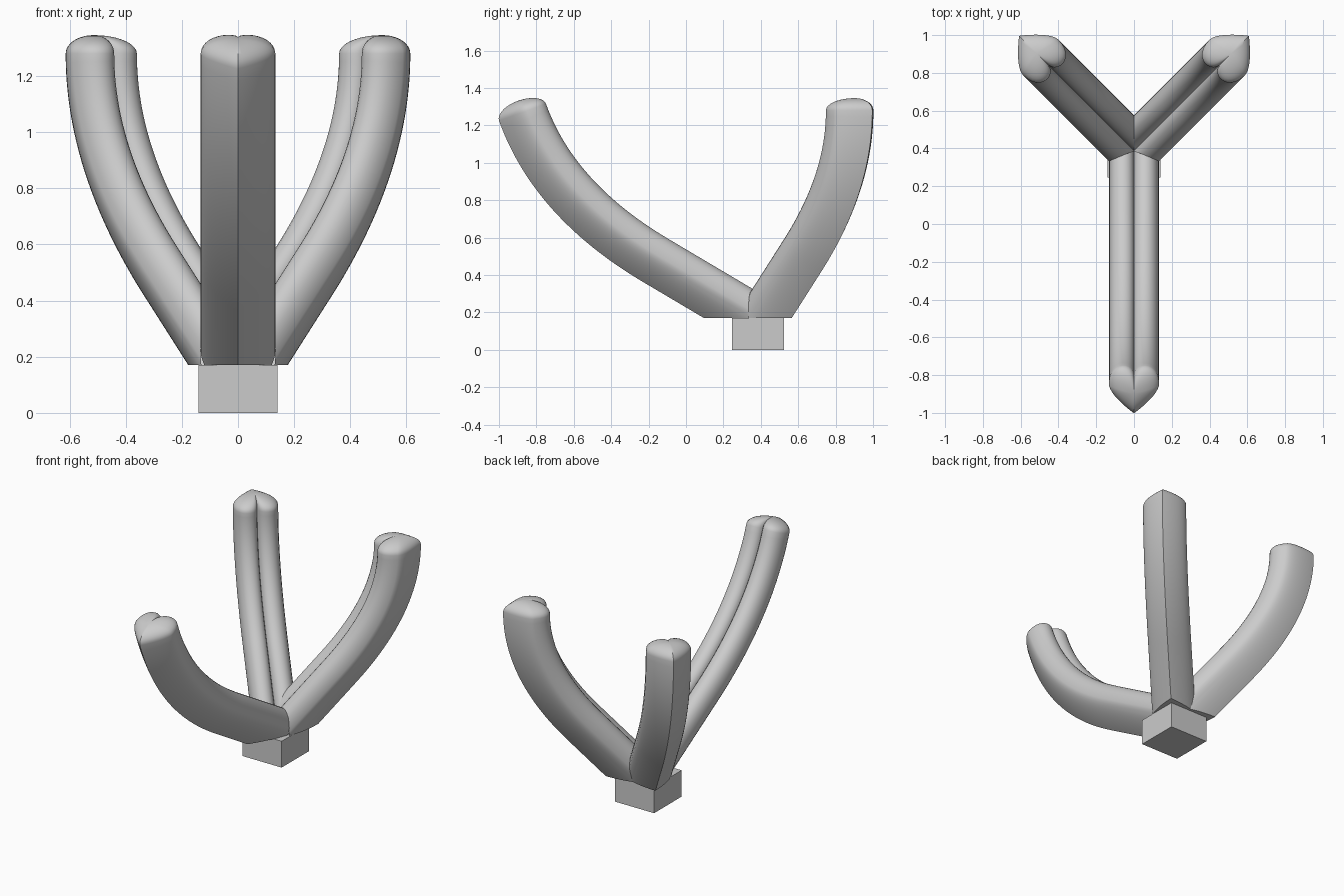
import bpy, bmesh, math
from mathutils import Vector
from mathutils.geometry import interpolate_bezier

if "Cube" in bpy.data.objects:
    bpy.data.objects.remove(bpy.data.objects["Cube"])

HUB = Vector((0, 0.388, 0))
FLOOR = 0.17
DIRS = [Vector((math.cos(math.radians(a)), math.sin(math.radians(a)), 0)) for a in (-90, 45, 135)]


def bez(a, b, c, d, n):
    return [p.to_2d() for p in interpolate_bezier(*[Vector((*q, 0)) for q in (a, b, c, d)], n)]


# Heart cross-section (sideways, inward): notch inside, point outside
half = bez((0, .09), (.01, .155), (.133, .16), (.133, .03), 12)
half += bez((.133, .03), (.133, -.015), (.058, -.088), (0, -.1325), 12)[1:]
HEART = half + [Vector((-p.x, p.y)) for p in half[-2:0:-1]]


def arm_path(start, bend, corner, end):
    """Straight rise, then a quadratic bend: list of (point, tangent)."""
    s, b, c, e = map(Vector, (start, bend, corner, end))
    path = [(s, (b - s).normalized())]
    for i in range(25):
        t = i / 24
        p = b * (1 - t) ** 2 + c * 2 * t * (1 - t) + e * t * t
        path.append((p, ((c - b) * (1 - t) + (e - c) * t).normalized()))
    return path


def make_arm(name, index, path):
    d = DIRS[index]
    side = Vector((-d.y, d.x, 0))
    bm = bmesh.new()

    def ring(p, t, scale=1):
        n = Vector((-t.y, t.x))
        vs = []
        for h in HEART:
            q = p + n * h.y * scale
            vs.append(bm.verts.new(HUB + d * q.x + side * h.x * scale + Vector((0, 0, q.y))))
        return vs

    rings = [ring(p, t) for p, t in path]
    # domed tip
    p, t = path[-1]
    for k in range(1, 9):
        a = math.radians(90) * k / 9
        rings.append(ring(p + t * 0.066 * math.sin(a), t, math.cos(a)))
    top = p + t * 0.066
    apex = bm.verts.new(HUB + d * top.x + Vector((0, 0, top.y)))
    m = len(HEART)
    for r0, r1 in zip(rings, rings[1:]):
        for i in range(m):
            j = (i + 1) % m
            bm.faces.new((r0[i], r0[j], r1[j], r1[i]))
    for i in range(m):
        bm.faces.new((rings[-1][i], rings[-1][(i + 1) % m], apex))

    def cut(co, no):
        return bmesh.ops.bisect_plane(bm, geom=bm.verts[:] + bm.edges[:] + bm.faces[:],
                                      plane_co=co, plane_no=no, clear_outer=True)['geom_cut']

    # flat underside, then mitres against the other arms
    loop = [g for g in cut((0, 0, FLOOR), (0, 0, -1)) if isinstance(g, bmesh.types.BMEdge)]
    fill = bmesh.ops.edgeloop_fill(bm, edges=loop)['faces']
    bmesh.ops.triangulate(bm, faces=fill)
    for k, other in enumerate(DIRS):
        if k != index:
            cut(HUB, other - d)
    bmesh.ops.recalc_face_normals(bm, faces=bm.faces[:])
    me = bpy.data.meshes.new(name)
    bm.to_mesh(me)
    bm.free()
    ob = bpy.data.objects.new(name, me)
    bpy.context.collection.objects.link(ob)
    bpy.ops.object.select_all(action='DESELECT')
    ob.select_set(True)
    bpy.context.view_layer.objects.active = ob
    bpy.ops.object.shade_smooth_by_angle(angle=math.radians(32))


# Arms: one long front arm and two steeper back arms
front = arm_path((-.75, -.293), (.55, .477), (1.095, .80), (1.263, 1.27))
back = arm_path((-.5, -.465), (.38, .512), (.7275, .898), (.7275, 1.28))
make_arm("front_arm", 0, front)
make_arm("back_right_arm", 1, back)
make_arm("back_left_arm", 2, back)

# Square foot
bpy.ops.mesh.primitive_cube_add(size=1, location=(0, 0.385, FLOOR / 2))
foot = bpy.context.object
foot.name = "foot_block"
foot.scale = (0.28, 0.28, FLOOR)
